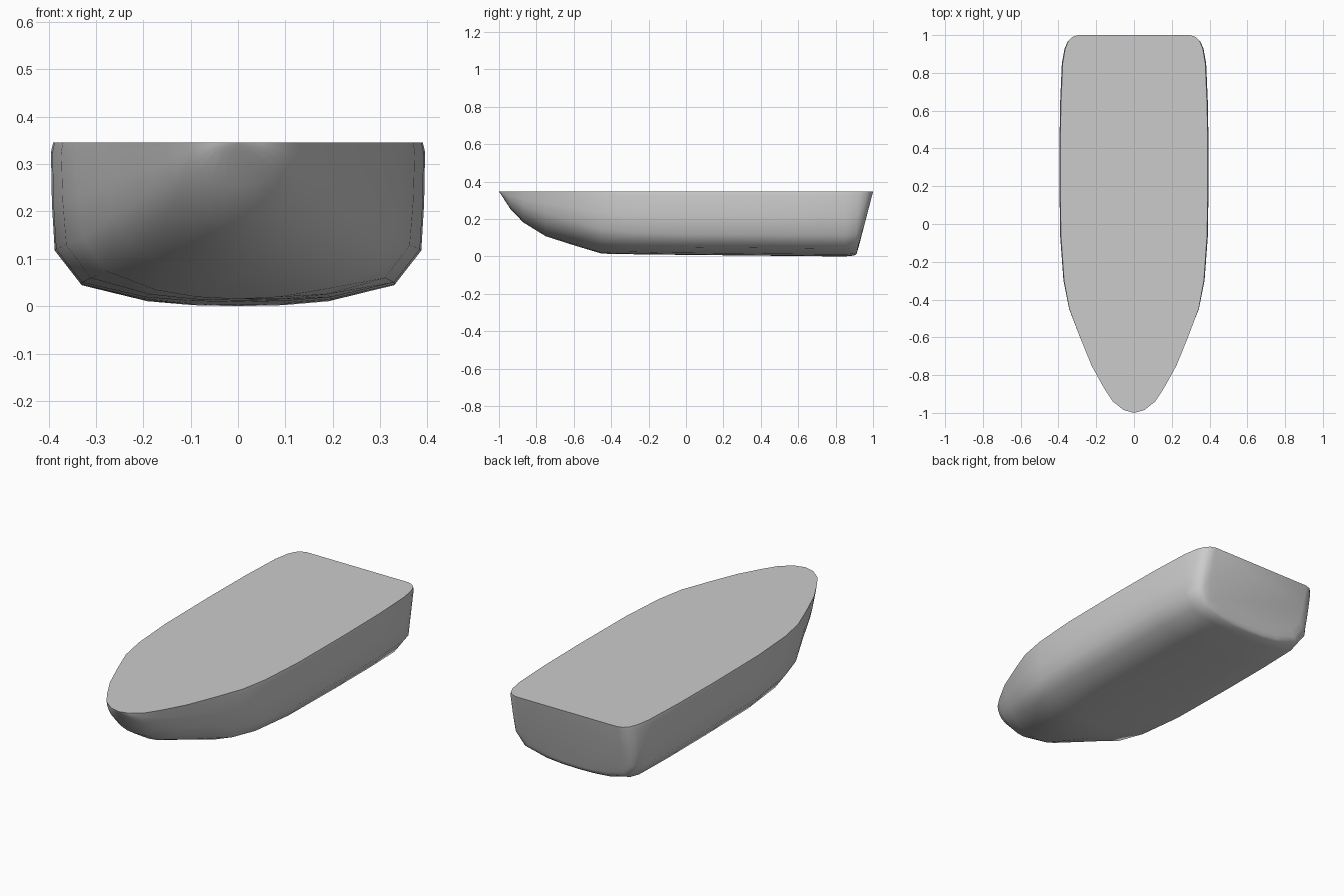
import bpy, bmesh

if "Cube" in bpy.data.objects:
    bpy.data.objects.remove(bpy.data.objects["Cube"])

TOP = 0.346
# half cross-sections as (width fraction, height fraction), keel to rim
MID = [(0, 0), (.25, .006), (.5, .03), (.84, .122), (.98, .33), (.995, .62), (1, .94), (.988, 1)]
BOW = [(0, 0), (.25, .03), (.5, .12), (.75, .32), (.88, .54), (.95, .75), (.985, .94), (1, 1)]

# stations: y, deck half width, keel height, bow blend, stern rake
STATIONS = [
    (-.985, .055, .325, 1, 0), (-.94, .112, .255, 1, 0),
    (-.87, .158, .182, 1, 0), (-.75, .225, .108, .85, 0),
    (-.60, .287, .06, .6, 0), (-.45, .345, .015, .3, 0),
    (-.30, .374, .012, .1, 0), (-.05, .392, .009, 0, 0),
    (.33, .395, .005, 0, 0), (.62, .392, .002, 0, 0),
    (.85, .382, 0, 0, 0), (.93, .368, .005, 0, .03),
    (.97, .351, .015, 0, .06), (.99, .33, .032, 0, .08),
    (1.0, .30, .06, 0, .09),
]


def section(y, w, keel, blend, rake):
    half = []
    for (mx, mz), (bx, bz) in zip(MID, BOW):
        fx, fz = mx + (bx - mx) * blend, mz + (bz - mz) * blend
        z = keel + (TOP - keel) * fz
        half.append((w * fx, y - rake * (TOP - z) / TOP, z))
    return [(-x, a, z) for x, a, z in reversed(half[1:])] + half


# hull skin lofted through the stations
bm = bmesh.new()
rings = [[bm.verts.new(p) for p in section(*s)] for s in STATIONS]
for a, b in zip(rings, rings[1:]):
    for i in range(len(a) - 1):
        bm.faces.new((a[i], b[i], b[i + 1], a[i + 1]))

# stem tip
tip = bm.verts.new((0, -1.0, TOP))
for p, q in zip(rings[0], rings[0][1:]):
    bm.faces.new((tip, p, q))

# transom and flat deck
bm.faces.new(rings[-1])
bm.faces.new([tip] + [r[-1] for r in rings] + [r[0] for r in reversed(rings)])
bmesh.ops.recalc_face_normals(bm, faces=bm.faces)

mesh = bpy.data.meshes.new("boat_hull")
bm.to_mesh(mesh)
bm.free()
hull = bpy.data.objects.new("boat_hull", mesh)
bpy.context.collection.objects.link(hull)
bpy.context.view_layer.objects.active = hull
hull.select_set(True)
bpy.ops.object.shade_smooth_by_angle(angle=0.7)
